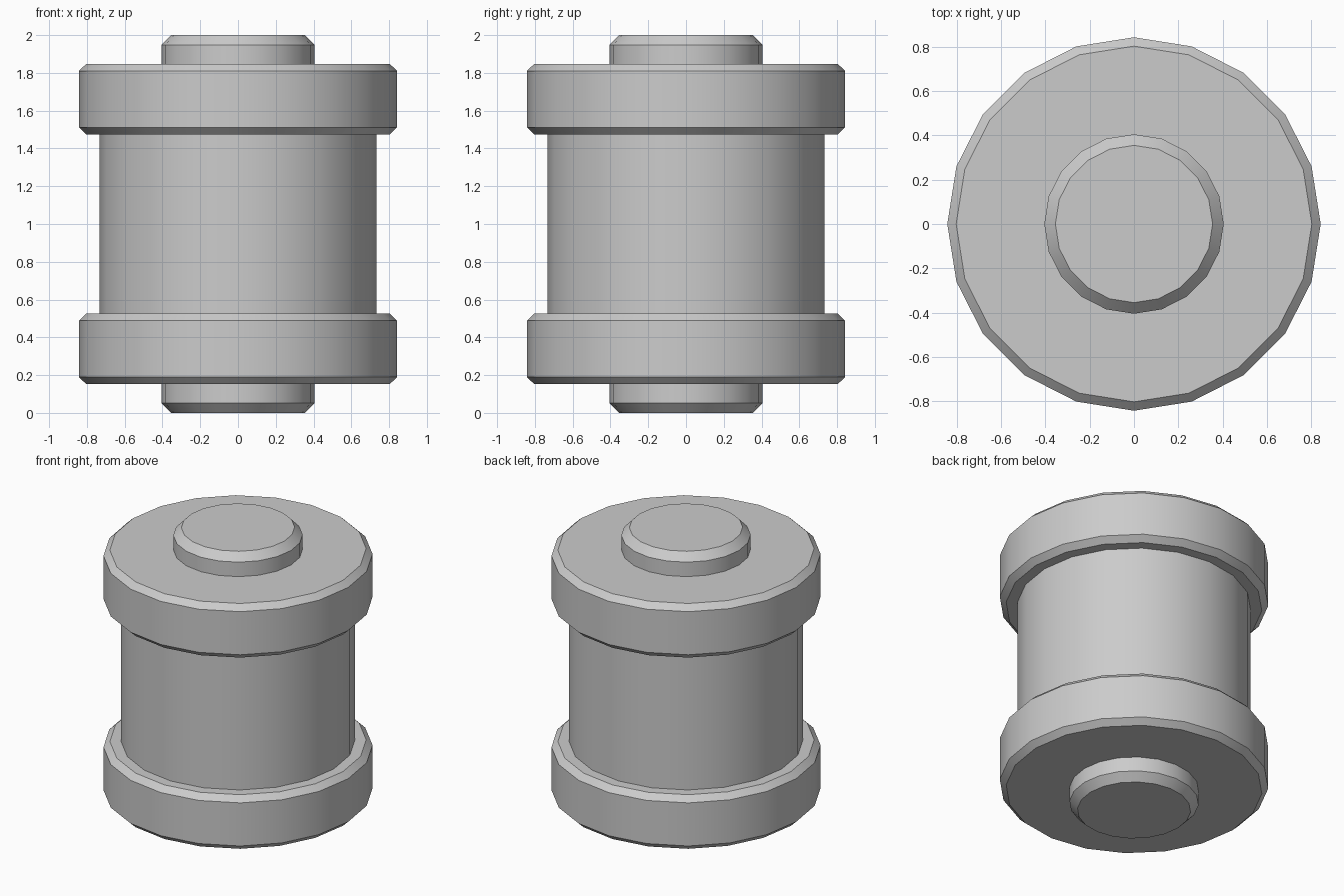
import bpy, bmesh
from math import cos, sin, tau

if "Cube" in bpy.data.objects:
    bpy.data.objects.remove(bpy.data.objects["Cube"])

SIDES = 20


def lathe(name, profile):
    """Revolve (radius, z) points around z; radius 0 closes an end."""
    bm = bmesh.new()
    rings = []
    for r, z in profile:
        if r == 0:
            rings.append(None)
        else:
            rings.append([bm.verts.new((r * cos(tau * i / SIDES), r * sin(tau * i / SIDES), z))
                          for i in range(SIDES)])
    for a, b in zip(rings, rings[1:]):
        if a is None:
            bm.faces.new(b[::-1])
        elif b is None:
            bm.faces.new(a)
        else:
            for i in range(SIDES):
                j = (i + 1) % SIDES
                bm.faces.new((a[i], a[j], b[j], b[i]))
    bmesh.ops.recalc_face_normals(bm, faces=bm.faces)
    me = bpy.data.meshes.new(name)
    bm.to_mesh(me)
    bm.free()
    ob = bpy.data.objects.new(name, me)
    bpy.context.collection.objects.link(ob)
    bpy.ops.object.select_all(action='DESELECT')
    ob.select_set(True)
    bpy.context.view_layer.objects.active = ob
    bpy.ops.object.shade_smooth_by_angle(angle=0.5236)
    return ob


# Lower half: chamfered axle end, chamfered flange, drum wall
axle_end = [(0, 0), (0.355, 0), (0.405, 0.052), (0.405, 0.152)]
flange = [(0.803, 0.152), (0.843, 0.19), (0.843, 0.488), (0.803, 0.526)]
drum = [(0.733, 0.526)]
half = axle_end + flange + drum

# Upper half mirrors the lower one about z = 1
lathe("flanged_roller", half + [(r, 2 - z) for r, z in reversed(half)])
